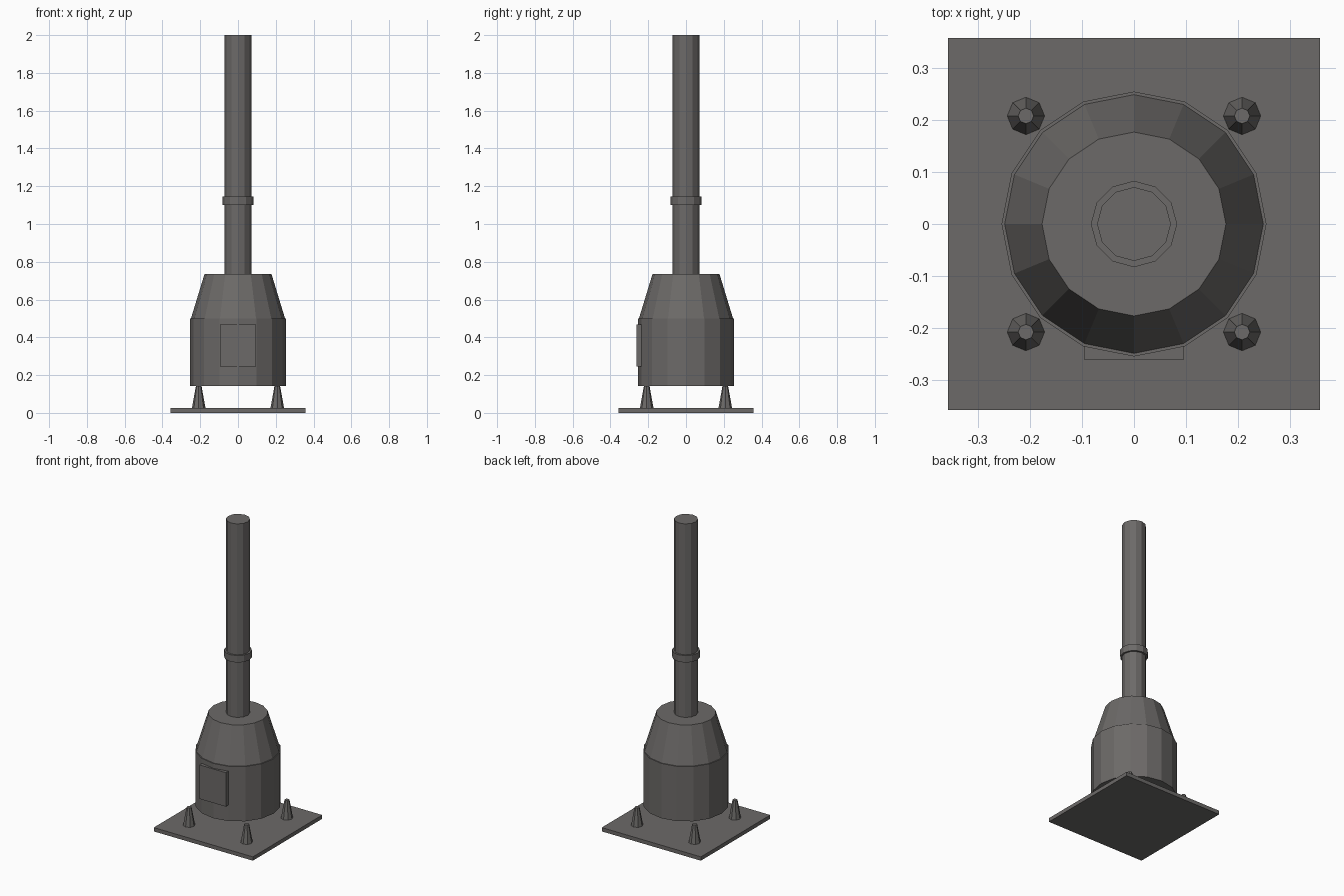
import bpy
import math

if "Cube" in bpy.data.objects:
    bpy.data.objects.remove(bpy.data.objects["Cube"])

# One dark iron colour for the whole stove
iron = bpy.data.materials.new("dark_iron")
iron.diffuse_color = (0.15, 0.143, 0.138, 1)
iron.use_nodes = True
iron.node_tree.nodes["Principled BSDF"].inputs["Base Color"].default_value = iron.diffuse_color


def finish(name):
    obj = bpy.context.object
    obj.name = name
    obj.data.materials.append(iron)
    return obj


def frustum(name, sides, r_low, r_high, z_low, z_high, x=0, y=0):
    """Flat-sided upright cylinder or cone between two heights."""
    bpy.ops.mesh.primitive_cone_add(
        vertices=sides, radius1=r_low, radius2=r_high, depth=z_high - z_low,
        location=(x, y, (z_low + z_high) / 2))
    return finish(name)


def box(name, low, high):
    centre = [(a + b) / 2 for a, b in zip(low, high)]
    bpy.ops.mesh.primitive_cube_add(size=1, location=centre)
    obj = finish(name)
    obj.scale = [b - a for a, b in zip(low, high)]
    bpy.ops.object.transform_apply(location=False, rotation=False, scale=True)
    return obj


# Square hearth plate
box("hearth_plate", (-0.358, -0.358, 0), (0.358, 0.358, 0.025))

# Four tapered legs
for sx in (-1, 1):
    for sy in (-1, 1):
        frustum("leg", 8, 0.036, 0.015, 0.025, 0.142, sx * 0.208, sy * 0.208)

# Firebox, tapered hood and door
frustum("firebox", 16, 0.255, 0.255, 0.142, 0.5)
frustum("hood", 16, 0.249, 0.177, 0.5, 0.736)
box("door", (-0.095, -0.262, 0.246), (0.095, -0.234, 0.468))

# Chimney pipe with its joint collar
frustum("chimney_pipe", 12, 0.071, 0.071, 0.736, 2.0)
frustum("pipe_collar", 12, 0.083, 0.083, 1.1, 1.145)
